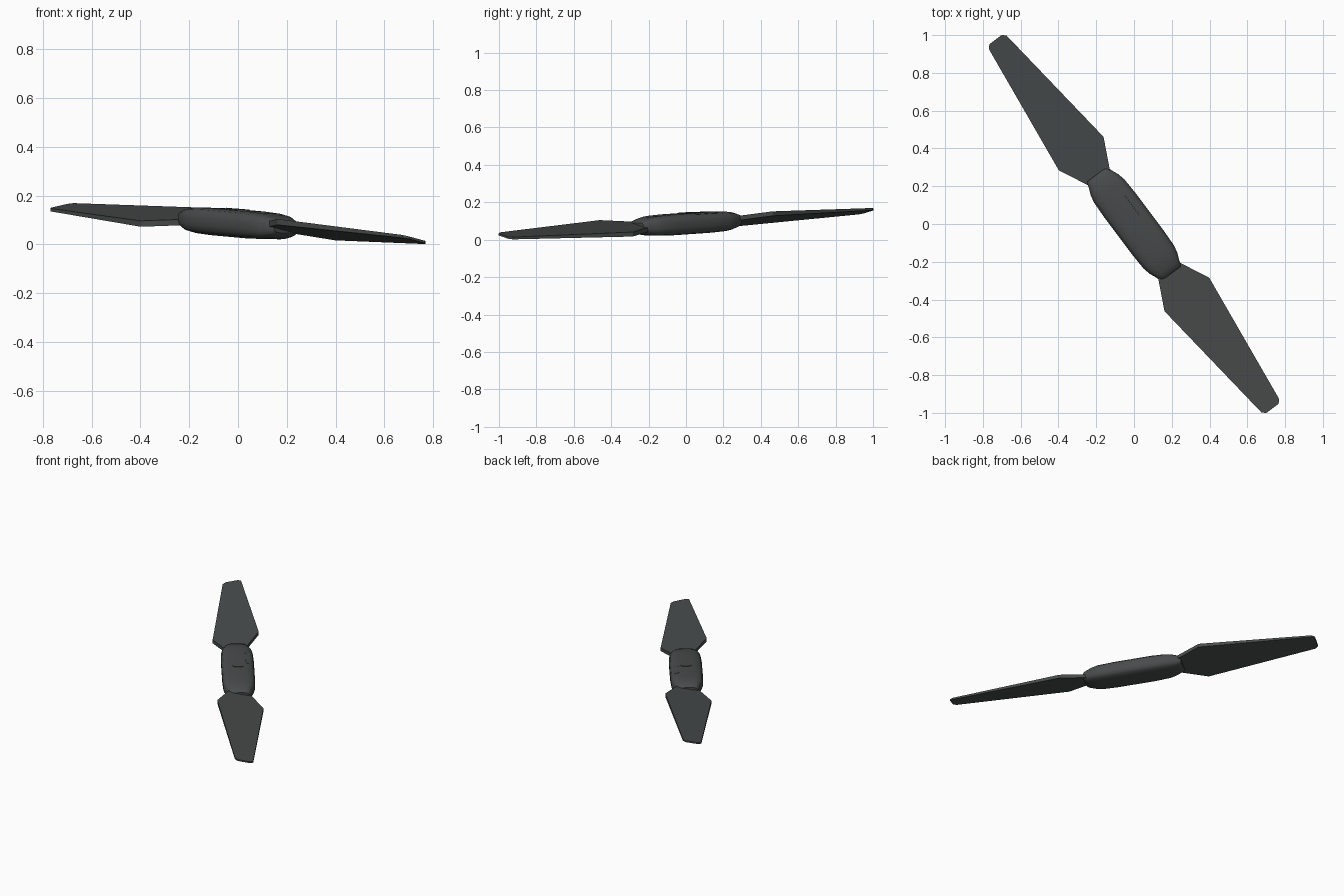
import bpy, bmesh, math
from mathutils import Matrix, Vector

if "Cube" in bpy.data.objects:
    bpy.data.objects.remove(bpy.data.objects["Cube"])

# Local frame: u along the blades, w across, z up; mapped to the tilted pose
POSE = Matrix(((-0.6, -0.8, 0.0, 0.0),
               (0.8, -0.6, 0.0, 0.0),
               (0.055, 0.015, 1.0, 0.0865),
               (0.0, 0.0, 0.0, 1.0)))

mat = bpy.data.materials.new("dark_grey")
mat.diffuse_color = (0.065, 0.071, 0.071, 1)
mat.use_nodes = True
mat.node_tree.nodes["Principled BSDF"].inputs["Base Color"].default_value = mat.diffuse_color


def finish(bm, name, angle=30):
    bm.transform(POSE)
    bmesh.ops.recalc_face_normals(bm, faces=bm.faces[:])
    me = bpy.data.meshes.new(name)
    bm.to_mesh(me)
    bm.free()
    me.materials.append(mat)
    ob = bpy.data.objects.new(name, me)
    bpy.context.collection.objects.link(ob)
    bpy.ops.object.select_all(action='DESELECT')
    ob.select_set(True)
    bpy.context.view_layer.objects.active = ob
    bpy.ops.object.shade_smooth_by_angle(angle=math.radians(angle))
    return ob


def loft(bm, rings):
    loops = [[bm.verts.new(p) for p in r] for r in rings]
    n = len(loops[0])
    for a, b in zip(loops, loops[1:]):
        for i in range(n):
            j = (i + 1) % n
            bm.faces.new((a[i], a[j], b[j], b[i]))
    bm.faces.new(loops[0][::-1])
    bm.faces.new(loops[-1])


# Hub: rounded section lofted along its length
quarter = [(1, 0.28), (0.94, 0.62), (0.8, 0.84), (0.5, 0.97)]
half = quarter + [(-x, y) for x, y in reversed(quarter)]
section = half + [(-x, -y) for x, y in half]
stations = [(0.328, 0.062, 0.022), (0.318, 0.070, 0.034), (0.295, 0.077, 0.042),
            (0.26, 0.092, 0.050), (0.22, 0.101, 0.054), (0.12, 0.105, 0.057)]
stations = stations + [(-u, w, h) for u, w, h in reversed(stations)]
bm = bmesh.new()
loft(bm, [[(u, x * w, y * h) for x, y in section] for u, w, h in stations])
finish(bm, "hub", 35)

# Blades: flat tapered plates with constant pitch, turned half a circle for the second
edge = [(0.24, 0.060, 0.012), (0.305, 0.069, 0.012), (0.466, 0.148, 0.012),
        (1.202, 0.059, 0.006), (1.221, 0.041, 0.005)]
outline = edge + [(u, -w, t) for u, w, t in reversed(edge)]
for k, name in enumerate(("blade_upper", "blade_lower")):
    bm = bmesh.new()
    loft(bm, [[(u, w, -0.2 * w + s * t) for u, w, t in outline] for s in (-1, 1)])
    bm.transform(Matrix.Rotation(math.pi * k, 4, 'Z'))
    finish(bm, name, 20)


# Raised details on the hub top
def plate(name, u, w, z, su, sw, radius, roll=0.0):
    bm = bmesh.new()
    pts = []
    for i, (a, b) in enumerate(((1, 1), (-1, 1), (-1, -1), (1, -1))):
        for s in range(5):
            t = math.radians(90 * i + 22.5 * s)
            pts.append((a * (su / 2 - radius) + radius * math.cos(t),
                        b * (sw / 2 - radius) + radius * math.sin(t)))
    loft(bm, [[(x, y, d) for x, y in pts] for d in (-0.012, 0.0)])
    bm.transform(Matrix.Translation((u, w, z)) @ Matrix.Rotation(roll, 4, 'X'))
    finish(bm, name)


plate("centre_button", 0.0, 0.0, 0.0585, 0.088, 0.072, 0.022)
plate("side_strip", 0.082, -0.066, 0.0535, 0.14, 0.03, 0.005, math.radians(13))
